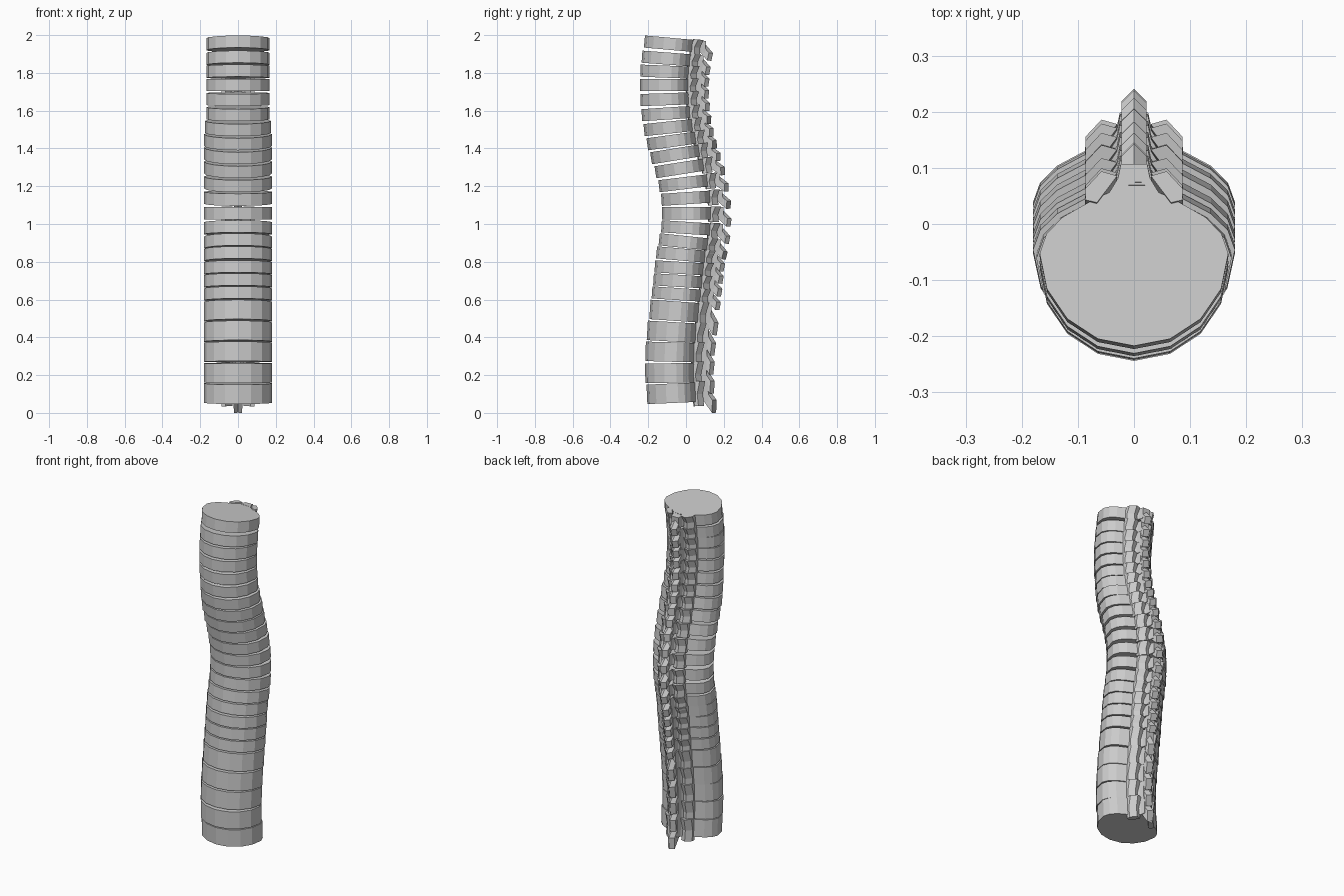
import bpy, bmesh, math
from mathutils import Matrix, Vector

if "Cube" in bpy.data.objects:
    bpy.data.objects.remove(bpy.data.objects["Cube"])

# spine layout from top to bottom: height and front position of each vertebra
Z = [1.966, 1.886, 1.812, 1.735, 1.656, 1.576, 1.497, 1.422, 1.348, 1.274, 1.2, 1.128,
     1.057, .988, .919, .85, .776, .707, .638, .548, .437, .326, .209, .098]
FRONT = [-.22, -.233, -.241, -.244, -.241, -.234, -.222, -.205, -.185, -.162, -.143, -.13,
         -.126, -.13, -.142, -.156, -.165, -.172, -.18, -.191, -.205, -.214, -.216, -.207]


def loft(bm, rings):
    """Skin equal-sized rings of points and cap both ends."""
    vs = [[bm.verts.new(p) for p in r] for r in rings]
    n = len(vs[0])
    for a, b in zip(vs, vs[1:]):
        for i in range(n):
            bm.faces.new((a[i], a[(i + 1) % n], b[(i + 1) % n], b[i]))
    bm.faces.new(vs[0][::-1])
    bm.faces.new(vs[-1])


def body(bm, w, h):
    # round front, flattened back, pinched neck behind
    half = [(w * math.sin(k * math.pi / 8), .165 - .165 * math.cos(k * math.pi / 8))
            for k in range(5)]
    half += [(.93 * w, .2), (.76 * w, .23), (.5 * w, .255), (.26 * w, .275),
             (.17 * w, .30), (.14 * w, .325)]
    ring = half + [(-x, y) for x, y in half[:0:-1]]
    loft(bm, [[(x, y, z) for x, y in ring] for z in (-h / 2, h / 2)])


def spinous_process(bm, h):
    # downward sloping blade with a ridged back
    def section(y, top, wid):
        t = .65 * h
        return [(-wid, y - .022, top), (0, y, top), (wid, y - .022, top),
                (wid, y - .027, top - t), (0, y - .005, top - t), (-wid, y - .027, top - t)]
    loft(bm, [section(.305, .5 * h, .024), section(.367, -.45 * h, .022)])


def facet(bm, side, h):
    # articular plate beside the blade
    plan = [(.03, .30), (.066, .252), (.087, .257), (.086, .278), (.058, .308)]
    rings = []
    for z, dy in ((-.72 * h, -.008), (-.1 * h, -.012), (.56 * h, .004)):
        rings.append([(side * x, y + dy, z) for x, y in plan])
    loft(bm, rings)


for i, (z, y) in enumerate(zip(Z, FRONT)):
    a, b = max(i - 1, 0), min(i + 1, 23)
    slope = (FRONT[b] - FRONT[a]) / (Z[a] - Z[b])
    tilt = math.atan(.55 * slope)
    h = .064 if i < 19 else .103
    w = .168 if i < 6 else (.174 if i == 6 else .18)
    bm = bmesh.new()
    body(bm, w, h)
    spinous_process(bm, h)
    for s in (-1, 1):
        facet(bm, s, h)
    bmesh.ops.recalc_face_normals(bm, faces=bm.faces)
    bm.transform(Matrix.Rotation(tilt, 4, 'X'))
    region = "cervical" if i < 7 else "thoracic" if i < 19 else "lumbar"
    me = bpy.data.meshes.new(region + "_vertebra")
    bm.to_mesh(me)
    bm.free()
    ob = bpy.data.objects.new(f"{region}_vertebra_{i + 1}", me)
    ob.location = Vector((0, y, z))
    bpy.context.collection.objects.link(ob)
